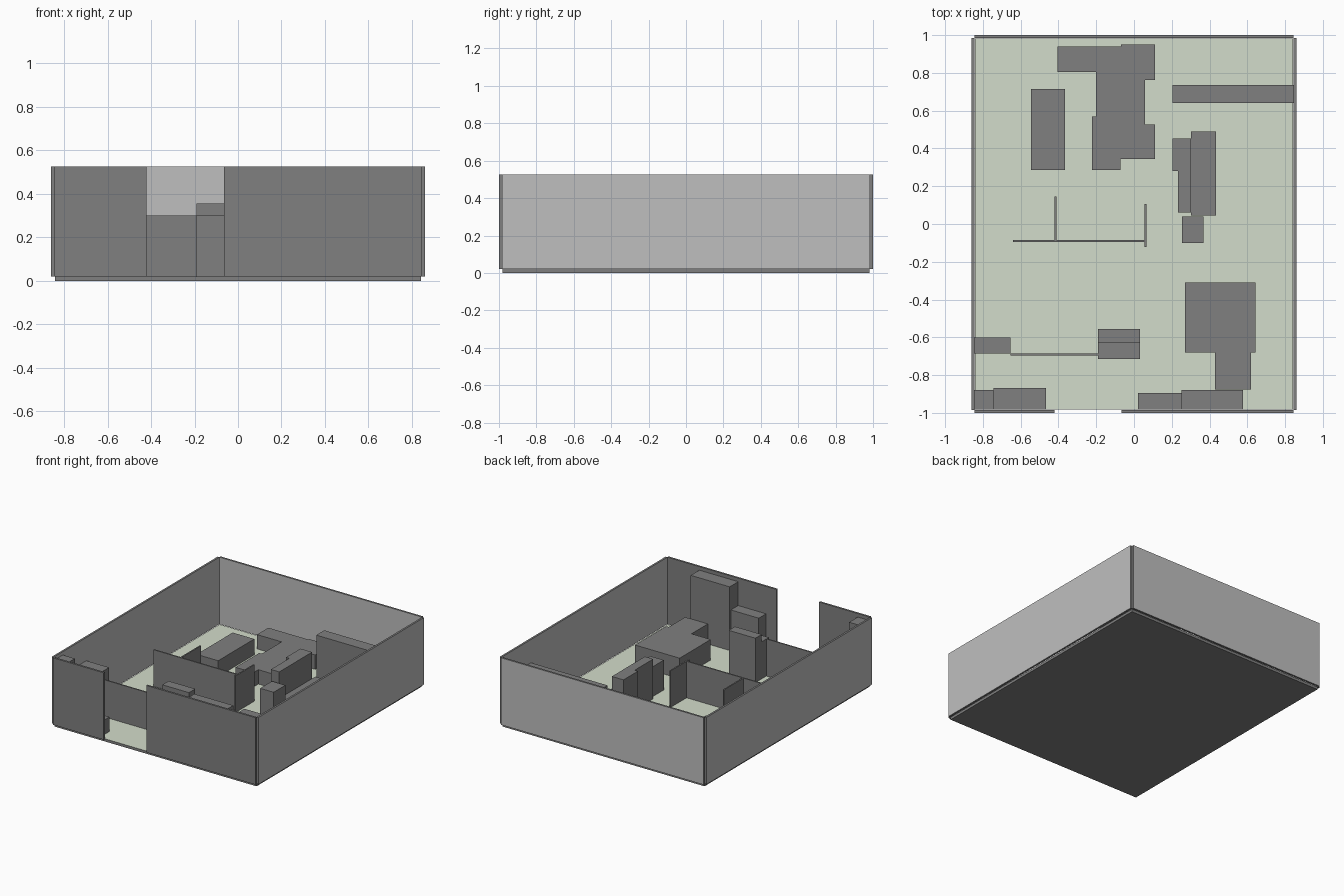
import bpy, bmesh

if "Cube" in bpy.data.objects:
    bpy.data.objects.remove(bpy.data.objects["Cube"])

def material(name, rgb):
    m = bpy.data.materials.new(name)
    m.diffuse_color = (*rgb, 1)
    m.use_nodes = True
    m.node_tree.nodes["Principled BSDF"].inputs["Base Color"].default_value = m.diffuse_color
    return m

DARK = material("dark grey", (0.214, 0.214, 0.214))
LIGHT = material("light grey", (0.52, 0.52, 0.52))
GREEN = material("pale green", (0.651, 0.716, 0.597))
FLOOR = 0.02
WALL_TOP = 0.525

def prism(name, outline, z0, z1, mats=(DARK,), accent=None):
    """Extrude a flat outline; accent(normal) picks faces for the second material."""
    bm = bmesh.new()
    base = bm.faces.new([bm.verts.new((x, y, z0)) for x, y in outline])
    ext = bmesh.ops.extrude_face_region(bm, geom=[base], use_keep_orig=True)
    for v in ext["geom"]:
        if isinstance(v, bmesh.types.BMVert):
            v.co.z = z1
    bmesh.ops.recalc_face_normals(bm, faces=bm.faces)
    bm.normal_update()
    for f in bm.faces:
        if accent and accent(f.normal):
            f.material_index = 1
    me = bpy.data.meshes.new(name)
    bm.to_mesh(me)
    bm.free()
    for m in mats:
        me.materials.append(m)
    ob = bpy.data.objects.new(name, me)
    bpy.context.collection.objects.link(ob)
    return ob

def box(name, x0, x1, y0, y1, z1, z0=FLOOR, **kw):
    return prism(name, [(x0, y0), (x1, y0), (x1, y1), (x0, y1)], z0, z1, **kw)

# floor slab, green on top only
box("floor", -0.842, 0.842, -0.982, 0.982, FLOOR, z0=0,
    mats=(DARK, GREEN), accent=lambda n: n.z > 0.5)

# side and back walls: light panels with dark edges
for side, x0 in (("left", -0.86), ("right", 0.845)):
    box(side + "_wall", x0, x0 + 0.015, -0.985, 0.985, WALL_TOP,
        mats=(DARK, LIGHT), accent=lambda n: abs(n.x) > 0.5)
box("back_wall", -0.845, 0.845, 0.985, 1.0, WALL_TOP,
    mats=(DARK, LIGHT), accent=lambda n: abs(n.y) > 0.5)

# front wall with the entrance gap
box("front_wall_left", -0.845, -0.42, -1.0, -0.985, WALL_TOP)
box("front_wall_right", -0.065, 0.845, -1.0, -0.985, WALL_TOP)

# thin partitions: name, x0, x1, y0, y1, top
for p in (("entrance_partition", -0.655, -0.19, -0.695, -0.685, 0.30),
          ("middle_partition", -0.64, 0.06, -0.095, -0.085, 0.295),
          ("partition_wing_left", -0.42, -0.41, -0.085, 0.145, 0.295),
          ("partition_wing_right", 0.055, 0.065, -0.122, 0.105, 0.295)):
    box(*p)

# cabinets and plain furniture blocks
for p in (("corner_cabinet", -0.845, -0.745, -0.982, -0.88, 0.50),
          ("entrance_bench", -0.745, -0.465, -0.982, -0.868, 0.13),
          ("side_cabinet", -0.845, -0.655, -0.685, -0.6, 0.35),
          ("counter_front", -0.19, 0.032, -0.715, -0.63, 0.30),
          ("counter_back", -0.19, 0.032, -0.63, -0.555, 0.355),
          ("low_cupboard", 0.02, 0.252, -0.982, -0.895, 0.32),
          ("tall_cupboard", 0.252, 0.577, -0.982, -0.88, 0.50),
          ("pedestal", 0.255, 0.367, -0.1, 0.04, 0.245),
          ("sideboard", 0.302, 0.435, 0.045, 0.49, 0.12),
          ("back_shelf", 0.205, 0.845, 0.64, 0.735, 0.35),
          ("sofa_block", -0.545, -0.365, 0.285, 0.715, 0.14)):
    box(*p)

# stepped shelf beside the sideboard
prism("stepped_shelf", [(0.205, 0.28), (0.232, 0.28), (0.232, 0.06), (0.302, 0.06),
                        (0.302, 0.452), (0.205, 0.452)], FLOOR, 0.32)

# dining table with its attached extension
prism("dining_table", [(0.27, -0.68), (0.43, -0.68), (0.43, -0.875), (0.62, -0.875),
                       (0.62, -0.68), (0.642, -0.68), (0.642, -0.31), (0.27, -0.31)],
      FLOOR, 0.175)

# large merged seating group at the back
prism("seating_group", [(-0.405, 0.805), (-0.2, 0.805), (-0.2, 0.57), (-0.222, 0.57),
                        (-0.222, 0.287), (-0.072, 0.287), (-0.072, 0.345), (0.11, 0.345),
                        (0.11, 0.527), (0.057, 0.527), (0.057, 0.762), (0.11, 0.762),
                        (0.11, 0.95), (-0.07, 0.95), (-0.07, 0.94), (-0.405, 0.94)],
      FLOOR, 0.128)
